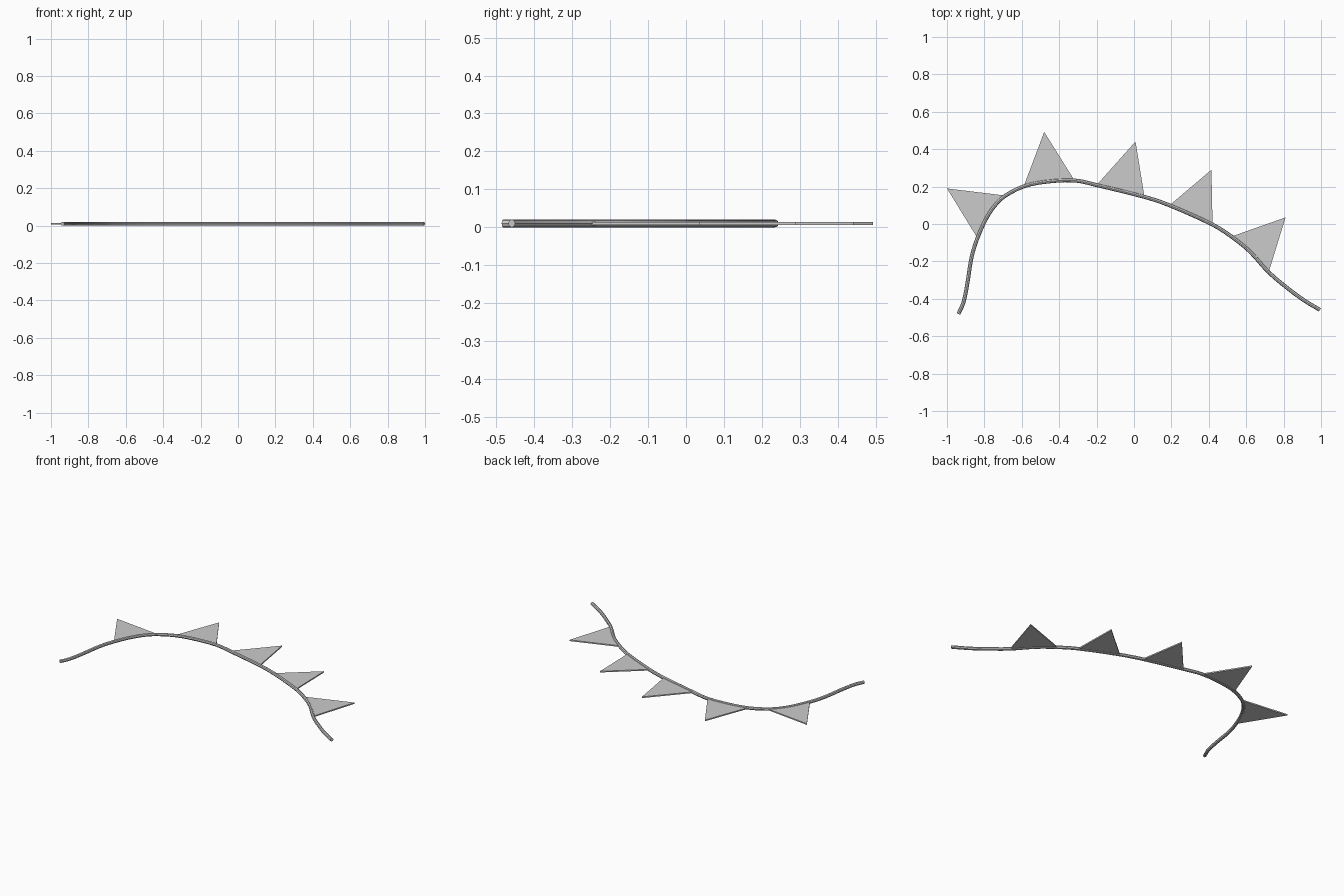
import bpy, bmesh
from mathutils import Vector

if "Cube" in bpy.data.objects:
    bpy.data.objects.remove(bpy.data.objects["Cube"])

R = 0.0105          # rope radius
SUB = 3             # steps between path points

# Rope centre line in plan
path = [(-.939, -.481), (-.912, -.42), (-.89, -.313), (-.869, -.18), (-.837, -.075),
        (-.79, .03), (-.74, .104), (-.687, .152), (-.59, .201), (-.479, .225),
        (-.318, .233), (-.2, .208), (.056, .145), (.19, .10), (.42, -.003),
        (.521, -.067), (.62, -.147), (.72, -.258), (.83, -.35), (.912, -.41), (.994, -.459)]
# Pennants: first and last path index of the base, then the tip
flags = [(4, 7, (-1.0, .19)), (8, 10, (-.48, .492)), (11, 12, (.008, .441)),
         (13, 14, (.414, .29)), (15, 17, (.81, .035))]


def smooth_path(pts):
    p = [Vector(q) for q in pts]
    out = []
    for i in range(len(p) - 1):
        a, b = p[i], p[i + 1]
        length = (b - a).length
        prev, nxt = p[max(i - 1, 0)], p[min(i + 2, len(p) - 1)]
        ta = (b - prev).normalized() * length
        tb = (nxt - a).normalized() * length
        for k in range(SUB):
            t = k / SUB
            out.append(a * (2*t**3 - 3*t**2 + 1) + ta * (t**3 - 2*t**2 + t)
                       + b * (3*t**2 - 2*t**3) + tb * (t**3 - t**2))
    return out + [p[-1]]


line = smooth_path(path)

# Rope: round bevelled curve, converted to mesh
cu = bpy.data.curves.new("rope", 'CURVE')
cu.dimensions = '3D'
cu.twist_mode = 'Z_UP'
cu.bevel_depth = R
cu.bevel_resolution = 2
cu.use_fill_caps = True
sp = cu.splines.new('POLY')
sp.points.add(len(line) - 1)
for pt, v in zip(sp.points, line):
    pt.co = (v.x, v.y, R, 1)
rope = bpy.data.objects.new("rope", cu)
bpy.context.collection.objects.link(rope)
bpy.context.view_layer.objects.active = rope
rope.select_set(True)
bpy.ops.object.convert(target='MESH')
bpy.ops.object.shade_smooth_by_angle()


# Pennants: thin triangles whose base follows the rope
def pennant(name, i, j, tip, z0=.006, z1=.014):
    outline = line[i * SUB:j * SUB + 1]
    bm = bmesh.new()
    low, top = [[bm.verts.new((v[0], v[1], z)) for v in [tip, *outline]] for z in (z0, z1)]
    n = len(low)
    for k in range(1, n - 1):
        bm.faces.new((low[0], low[k], low[k + 1]))
        bm.faces.new((top[0], top[k + 1], top[k]))
    for k in range(n):
        m = (k + 1) % n
        bm.faces.new((low[k], top[k], top[m], low[m]))
    bmesh.ops.recalc_face_normals(bm, faces=bm.faces)
    me = bpy.data.meshes.new(name)
    bm.to_mesh(me)
    bm.free()
    bpy.context.collection.objects.link(bpy.data.objects.new(name, me))


for k, (i, j, tip) in enumerate(flags):
    pennant(f"pennant_{k + 1}", i, j, tip)
